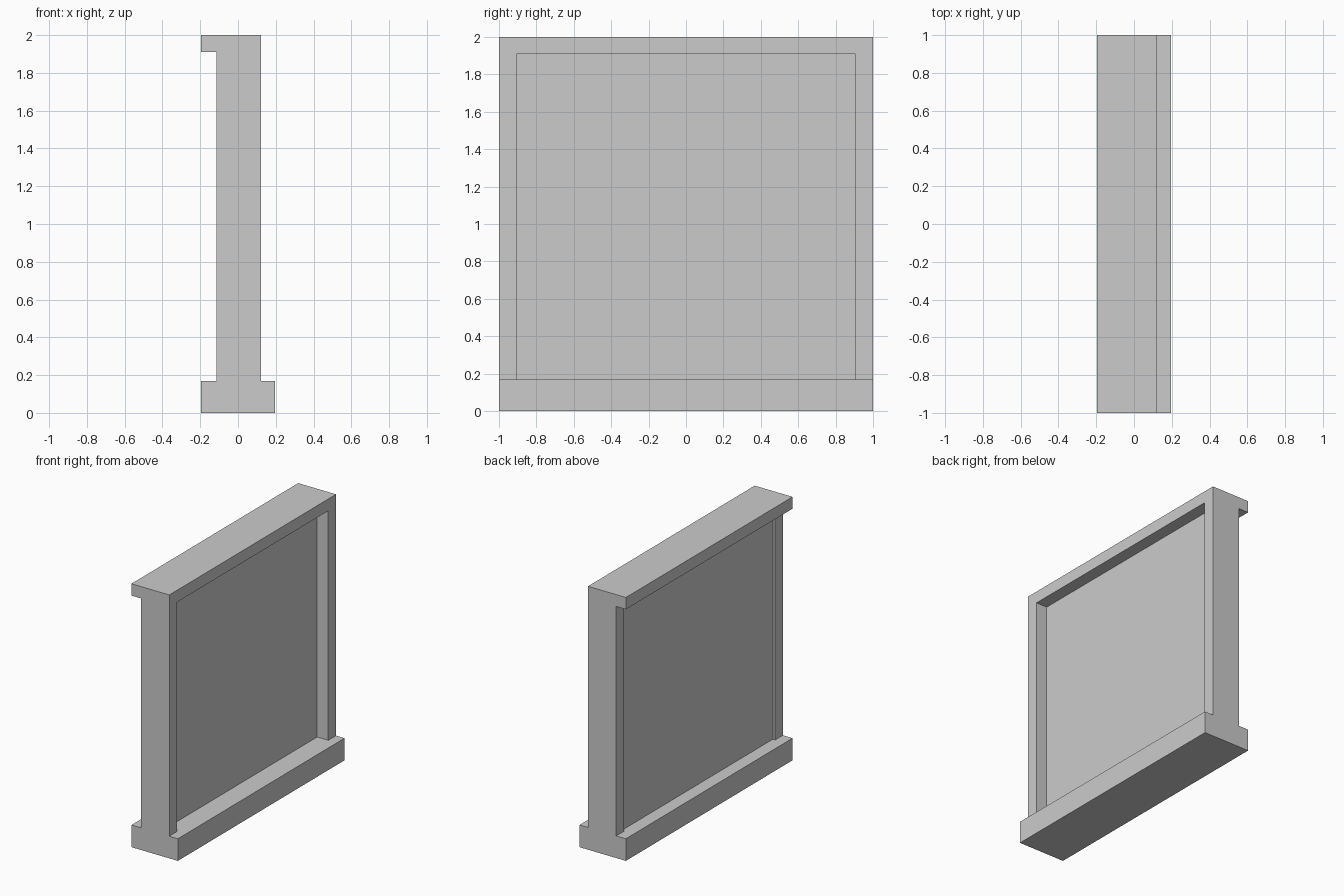
import bpy
import bmesh
from mathutils import Vector

if "Cube" in bpy.data.objects:
    bpy.data.objects.remove(bpy.data.objects["Cube"])


def box(name, lo, hi):
    """Flat-shaded box between two opposite corners."""
    lo, hi = Vector(lo), Vector(hi)
    bm = bmesh.new()
    bmesh.ops.create_cube(bm, size=1)
    bmesh.ops.scale(bm, vec=hi - lo, verts=bm.verts)
    mesh = bpy.data.meshes.new(name)
    bm.to_mesh(mesh)
    bm.free()
    obj = bpy.data.objects.new(name, mesh)
    obj.location = (lo + hi) / 2
    bpy.context.collection.objects.link(obj)
    return obj


BASE_X = 0.195                  # half depth of the base
BACK, FRONT = -0.114, 0.123     # faces of the upright frame
BASE_TOP, BEAM_BOTTOM = 0.168, 1.91
INNER_Y = 0.907                 # half width of the opening

# Wide base sill and top beam with a lip on one side
box("base_sill", (-BASE_X, -1, 0), (BASE_X, 1, BASE_TOP))
box("top_beam", (-BASE_X, -1, BEAM_BOTTOM), (FRONT, 1, 2))

# Side posts
for side, y0, y1 in (("front", -1, -INNER_Y), ("back", INNER_Y, 1)):
    box(f"{side}_post", (BACK, y0, BASE_TOP), (FRONT, y1, BEAM_BOTTOM))

# Recessed panel: deep on one face, shallow on the other
box("panel", (-0.094, -INNER_Y, BASE_TOP), (0.03, INNER_Y, BEAM_BOTTOM))
